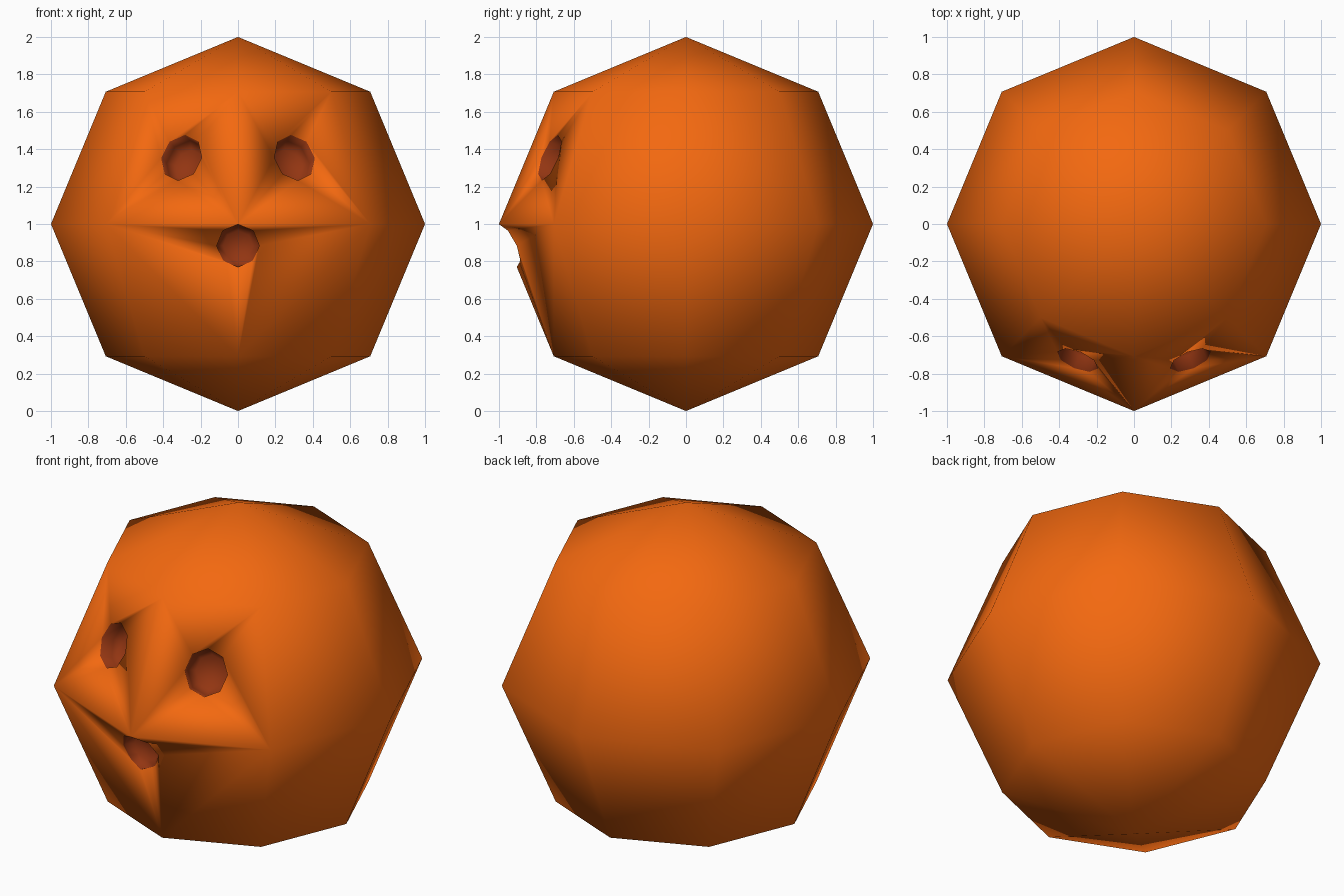
import bpy, bmesh, math
from mathutils import Vector, Matrix

if "Cube" in bpy.data.objects:
    bpy.data.objects.remove(bpy.data.objects["Cube"])


def material(name, color):
    m = bpy.data.materials.new(name)
    m.diffuse_color = color
    m.use_nodes = True
    m.node_tree.nodes["Principled BSDF"].inputs["Base Color"].default_value = m.diffuse_color
    return m


def make_object(name, bm, mat):
    bmesh.ops.recalc_face_normals(bm, faces=bm.faces)
    for f in bm.faces:
        f.smooth = True
    me = bpy.data.meshes.new(name)
    bm.to_mesh(me)
    bm.free()
    me.materials.append(mat)
    ob = bpy.data.objects.new(name, me)
    bpy.context.collection.objects.link(ob)
    return ob


def add_plug(bm, center, normal, rx, rz, depth):
    """Eight-sided plug along a surface normal, with a rounded inner end."""
    n = Vector(normal).normalized()
    u = Vector((0, 0, 1)).cross(n).normalized()
    v = n.cross(u)
    rings = []
    for off, s in ((0.15, 1.0), (-depth, 1.0), (-depth - 0.04, 0.7)):
        ring = []
        for i in range(8):
            a = i * math.pi / 4
            p = Vector(center) + n * off
            p += u * (rx * s * math.cos(a)) + v * (rz * s * math.sin(a))
            ring.append(bm.verts.new(p))
        rings.append(ring)
    for a, b in zip(rings, rings[1:]):
        for i in range(8):
            j = (i + 1) % 8
            bm.faces.new((a[i], a[j], b[j], b[i]))
    bm.faces.new(rings[0])
    bm.faces.new(rings[-1])


orange = material("orange_skin", (0.9, 0.14, 0.005, 1))
brown = material("dark_inside", (0.29, 0.036, 0.006, 1))

# Low-poly ball body
bm = bmesh.new()
bmesh.ops.create_uvsphere(bm, u_segments=8, v_segments=4, radius=1,
                          matrix=Matrix.Translation((0, 0, 1)))
body = make_object("body", bm, orange)

# Eye and mouth sockets; eyes sit in the centres of two body faces
bm = bmesh.new()
for side in (-1, 1):
    add_plug(bm, (0.302 * side, -0.728, 1.354),
             (0.357 * side, -0.863, 0.357), 0.117, 0.13, 0.08)
add_plug(bm, (0, -0.95, 0.884), (0, -1, 0), 0.114, 0.114, 0.06)
cutter = make_object("socket_cutter", bm, brown)
cutter.hide_render = True
cutter.display_type = 'WIRE'

# Cut the sockets, keeping the dark colour inside
mod = body.modifiers.new("sockets", 'BOOLEAN')
mod.operation = 'DIFFERENCE'
mod.solver = 'EXACT'
mod.material_mode = 'TRANSFER'
mod.object = cutter
